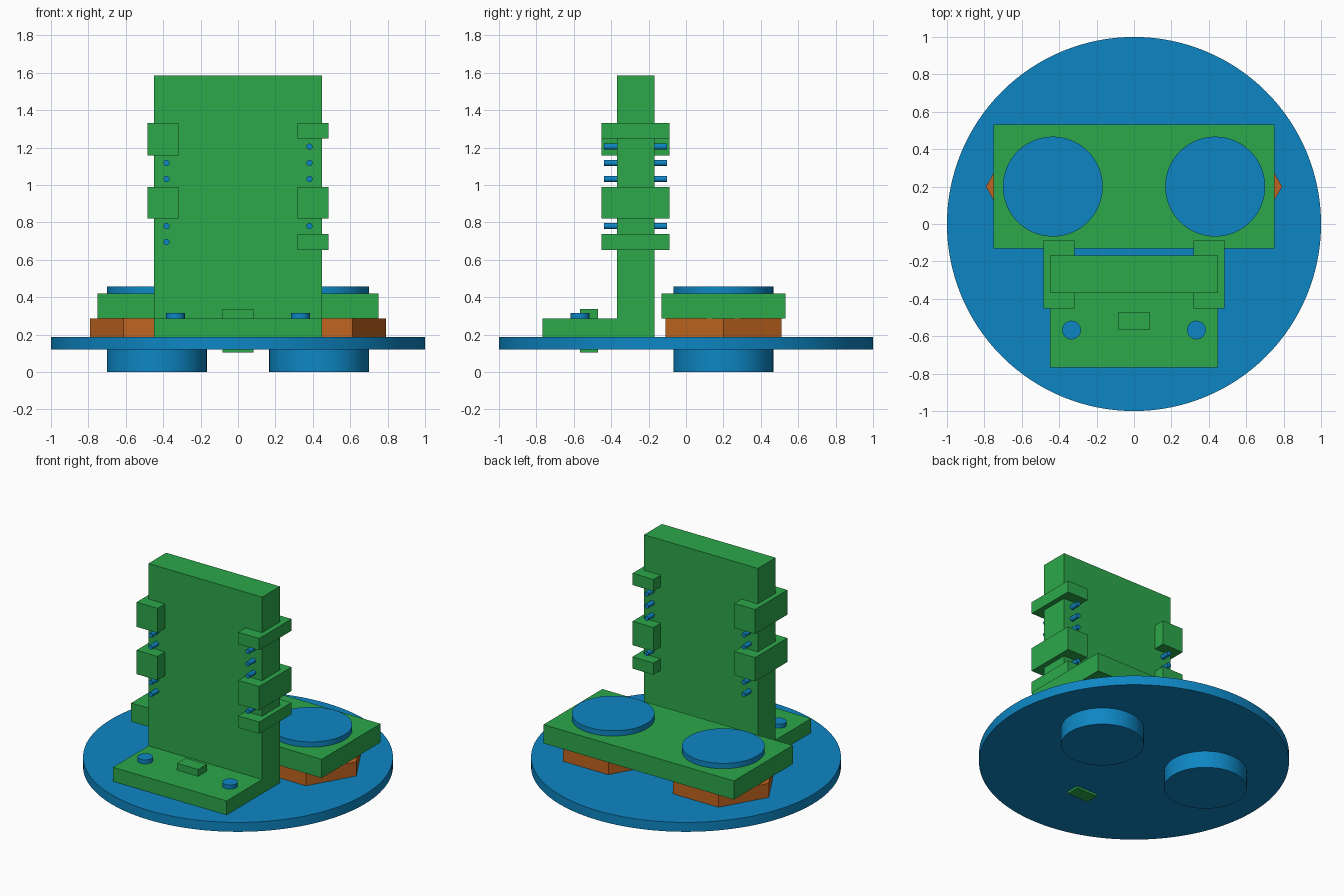
import bpy, math

if "Cube" in bpy.data.objects:
    bpy.data.objects.remove(bpy.data.objects["Cube"])


def material(name, rgb):
    m = bpy.data.materials.new(name)
    m.diffuse_color = (*rgb, 1)
    m.use_nodes = True
    m.node_tree.nodes["Principled BSDF"].inputs["Base Color"].default_value = m.diffuse_color
    return m


BLUE = material("blue", (0.0043, 0.24, 0.55))
GREEN = material("green", (0.025, 0.39, 0.07))
ORANGE = material("orange", (0.53, 0.13, 0.014))


def box(name, x, y, z, mat):
    """Box from (min, max) ranges on each axis."""
    bpy.ops.mesh.primitive_cube_add(size=1, location=[sum(r) / 2 for r in (x, y, z)])
    o = bpy.context.object
    o.scale = [r[1] - r[0] for r in (x, y, z)]
    bpy.ops.object.transform_apply(location=False, rotation=False, scale=True)
    o.name = name
    o.data.materials.append(mat)
    return o


def cylinder(name, x, y, z, radius, mat, sides=64, rot=(0, 0, 0), smooth=True):
    """Upright cylinder with a (min, max) height range."""
    bpy.ops.mesh.primitive_cylinder_add(vertices=sides, radius=radius, depth=z[1] - z[0],
                                        location=(x, y, sum(z) / 2), rotation=rot)
    o = bpy.context.object
    o.name = name
    o.data.materials.append(mat)
    if smooth:
        bpy.ops.object.shade_smooth_by_angle(angle=math.radians(30))
    return o


# Round base
cylinder("base_disc", 0, 0, (0.12, 0.187), 1.0, BLUE, 128)

# Rear plate with hexagonal spacers and round posts through everything
box("rear_plate", (-0.75, 0.75), (-0.13, 0.533), (0.287, 0.42), GREEN)
for s, side in ((-1, "left"), (1, "right")):
    cylinder(side + "_hex_spacer", s * 0.434, 0.2, (0.187, 0.287), 0.358, ORANGE, 6,
             (0, 0, math.radians(30)), False)
    cylinder(side + "_post", s * 0.434, 0.2, (0, 0.458), 0.267, BLUE, 96)
    # Screws in the bracket foot
    cylinder(side + "_foot_screw", s * 0.334, -0.567, (0.15, 0.316), 0.05, BLUE, 48)

# L-shaped bracket
box("bracket_wall", (-0.448, 0.448), (-0.368, -0.168), (0.187, 1.585), GREEN)
box("bracket_foot", (-0.448, 0.448), (-0.768, -0.368), (0.187, 0.287), GREEN)
box("foot_key", (-0.083, 0.083), (-0.567, -0.47), (0.105, 0.336), GREEN)

# Edge clips and thin pins passing through the wall
clips = {-1: [(1.157, 1.332), (0.82, 0.99)],
         1: [(1.248, 1.332), (0.82, 0.99), (0.653, 0.737)]}
pins = {-1: [1.118, 1.032, 0.78, 0.695], 1: [1.205, 1.118, 1.032, 0.78]}
for s in (-1, 1):
    side = "left" if s < 0 else "right"
    for z in clips[s]:
        box(side + "_clip", sorted((s * 0.318, s * 0.483)), (-0.452, -0.088), z, GREEN)
    for z in pins[s]:
        p = cylinder(side + "_pin", s * 0.382, -0.27, (z - 0.168, z + 0.168), 0.0165, BLUE, 24,
                     (math.pi / 2, 0, 0))
